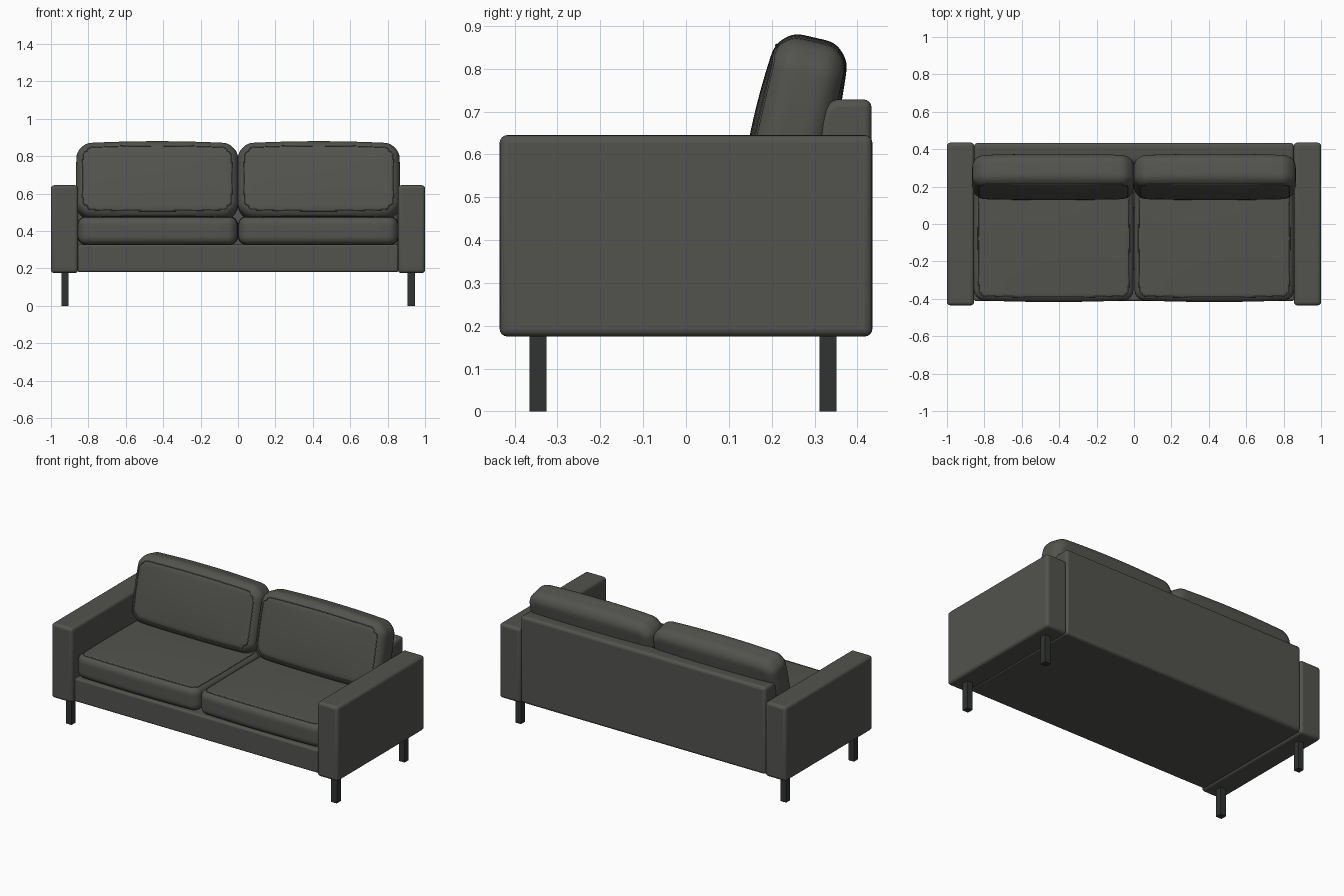
import bpy, bmesh
from math import sin, cos, pi, radians
from mathutils import Vector

if "Cube" in bpy.data.objects:
    bpy.data.objects.remove(bpy.data.objects["Cube"])


def material(name, rgb):
    m = bpy.data.materials.new(name)
    m.diffuse_color = (*rgb, 1)
    m.use_nodes = True
    m.node_tree.nodes["Principled BSDF"].inputs["Base Color"].default_value = m.diffuse_color
    return m


FABRIC = material("dark_fabric", (0.085, 0.085, 0.077))
LEG = material("dark_leg", (0.03, 0.033, 0.032))


def finish(name, bm, mat, bevel=0.0):
    bmesh.ops.recalc_face_normals(bm, faces=bm.faces)
    me = bpy.data.meshes.new(name)
    bm.to_mesh(me)
    bm.free()
    me.materials.append(mat)
    ob = bpy.data.objects.new(name, me)
    bpy.context.collection.objects.link(ob)
    if bevel:
        b = ob.modifiers.new("bevel", 'BEVEL')
        b.width, b.segments, b.limit_method = bevel, 4, 'ANGLE'
        b.angle_limit = radians(50)
    bpy.ops.object.select_all(action='DESELECT')
    bpy.context.view_layer.objects.active = ob
    ob.select_set(True)
    bpy.ops.object.shade_smooth_by_angle(angle=radians(35))
    return ob


def box(name, lo, hi, mat, bevel=0.0):
    bm = bmesh.new()
    bmesh.ops.create_cube(bm, size=1)
    for v in bm.verts:
        v.co = [a + (c + 0.5) * (b - a) for a, b, c in zip(lo, hi, v.co)]
    return finish(name, bm, mat, bevel)


def puff(p, half, rad, crown, bow):
    """Point on a box -> point on a rounded, stuffed cushion."""
    # corner radius in plan, then a separate radius around the thickness
    rc, re = rad
    q = Vector(p)
    inner = Vector([max(-(h - rc), min(h - rc, c)) for h, c in zip(half[:2], q[:2])])
    d = q.xy - inner
    if d.length > 1e-6:
        m = max(abs(d.x), abs(d.y))
        q.xy = inner + d * (m / d.length)
        d = q.xy - inner
    over = max(0.0, d.length - (rc - re))
    oz = max(0.0, abs(q.z) - (half[2] - re))
    length = (over ** 2 + oz ** 2) ** 0.5
    if over > 0 and oz > 0:
        k = max(over, oz) / length
        q.xy -= d.normalized() * over * (1 - k)
        q.z = (half[2] - re + oz * k) * (1 if q.z > 0 else -1)
    u, v, w = (max(-1, min(1, c / h)) for c, h in zip(p, half))
    q.z += crown * w * (1 - u * u) * (1 - v * v)
    q.y += bow * v * (1 - u * u)
    q.x += bow * 0.5 * u * (1 - v * v)
    return q


def cushion(name, half, rad, crown, bow, loc, tilt):
    # evenly spaced grid with extra rows near the edges
    def ticks(h, n):
        r = rad[0]
        edge = [r * i / 6 for i in range(6)]
        mid = [r + (2 * h - 2 * r) * i / n for i in range(n + 1)]
        return [-h + t for t in edge + mid] + [h - t for t in reversed(edge)]
    tx, ty = ticks(half[0], 12), ticks(half[1], 8)
    tz = [half[2] * (i / 6 - 1) for i in range(13)]
    bm = bmesh.new()

    def patch(A, B, f):
        g = [[bm.verts.new(puff(f(a, b), half, rad, crown, bow)) for b in B] for a in A]
        for i in range(len(A) - 1):
            for j in range(len(B) - 1):
                bm.faces.new((g[i][j], g[i + 1][j], g[i + 1][j + 1], g[i][j + 1]))
    for s in (-1, 1):
        patch(tx, ty, lambda a, b: (a, b, s * half[2]))
        patch(tx, tz, lambda a, b: (a, s * half[1], b))
        patch(ty, tz, lambda a, b: (s * half[0], a, b))
    bmesh.ops.remove_doubles(bm, verts=bm.verts, dist=1e-5)
    ob = finish(name, bm, FABRIC)
    ob.location, ob.rotation_euler = loc, (tilt, 0, 0)

    # thin stitched seam around the visible panel
    cu = bpy.data.curves.new(name + "_seam", 'CURVE')
    cu.dimensions, cu.bevel_depth, cu.bevel_resolution = '3D', 0.003, 1
    n, inset, r = 10, rad[1] * 0.6, rad[0] * 0.6
    pts = []
    corners = [(1, 1, 0), (-1, 1, pi / 2), (-1, -1, pi), (1, -1, 1.5 * pi)]
    for k, (sx, sy, a0) in enumerate(corners):
        cx, cy = sx * (half[0] - inset - r), sy * (half[1] - inset - r)
        arc = [Vector((cx + r * cos(a0 + i * pi / 12), cy + r * sin(a0 + i * pi / 12), half[2]))
               for i in range(7)]
        nx, ny, _ = corners[(k + 1) % 4]
        a1 = a0 + pi / 2
        end = Vector((nx * (half[0] - inset - r) + r * cos(a1),
                      ny * (half[1] - inset - r) + r * sin(a1), half[2]))
        pts += arc + [arc[-1].lerp(end, i / n) for i in range(1, n)]
    sp = cu.splines.new('POLY')
    sp.points.add(len(pts) - 1)
    for pt, p in zip(sp.points, pts):
        pt.co = (*puff(p, half, rad, crown, bow), 1)
    sp.use_cyclic_u = True
    cu.materials.append(FABRIC)
    seam = bpy.data.objects.new(name + "_seam", cu)
    bpy.context.collection.objects.link(seam)
    seam.location, seam.rotation_euler = loc, (tilt, 0, 0)


# seat frame
box("seat_frame", (-0.857, -0.412, 0.18), (0.857, 0.42, 0.328), FABRIC, 0.012)

# backrest: side profile extruded across the width
bm = bmesh.new()
profile = [(0.31, 0.18), (0.433, 0.18), (0.433, 0.728), (0.352, 0.728),
           (0.334, 0.722), (0.320, 0.706), (0.312, 0.675)]
face = bm.faces.new([bm.verts.new((-0.855, y, z)) for y, z in profile])
ext = bmesh.ops.extrude_face_region(bm, geom=[face])
bmesh.ops.translate(bm, vec=(1.71, 0, 0),
                    verts=[g for g in ext["geom"] if isinstance(g, bmesh.types.BMVert)])
finish("backrest", bm, FABRIC, 0.018)

for s, side in ((-1, "left"), (1, "right")):
    # arm
    x = sorted((s * 0.855, s * 1.0))
    box(side + "_arm", (x[0], -0.435, 0.175), (x[1], 0.435, 0.645), FABRIC, 0.018)
    # legs
    x = sorted((s * 0.906, s * 0.945))
    for y, end in ((-0.345, "front"), (0.331, "back")):
        box(f"{side}_{end}_leg", (x[0], y - 0.02, 0), (x[1], y + 0.02, 0.19), LEG)
    # seat and back cushions
    cushion(side + "_seat_cushion", (0.424, 0.33, 0.073), (0.05, 0.04), 0.009, 0.01,
            (s * 0.429, -0.077, 0.402), 0)
    cushion(side + "_back_cushion", (0.428, 0.202, 0.083), (0.075, 0.055), 0.014, 0.013,
            (s * 0.432, 0.252, 0.663), radians(77))
